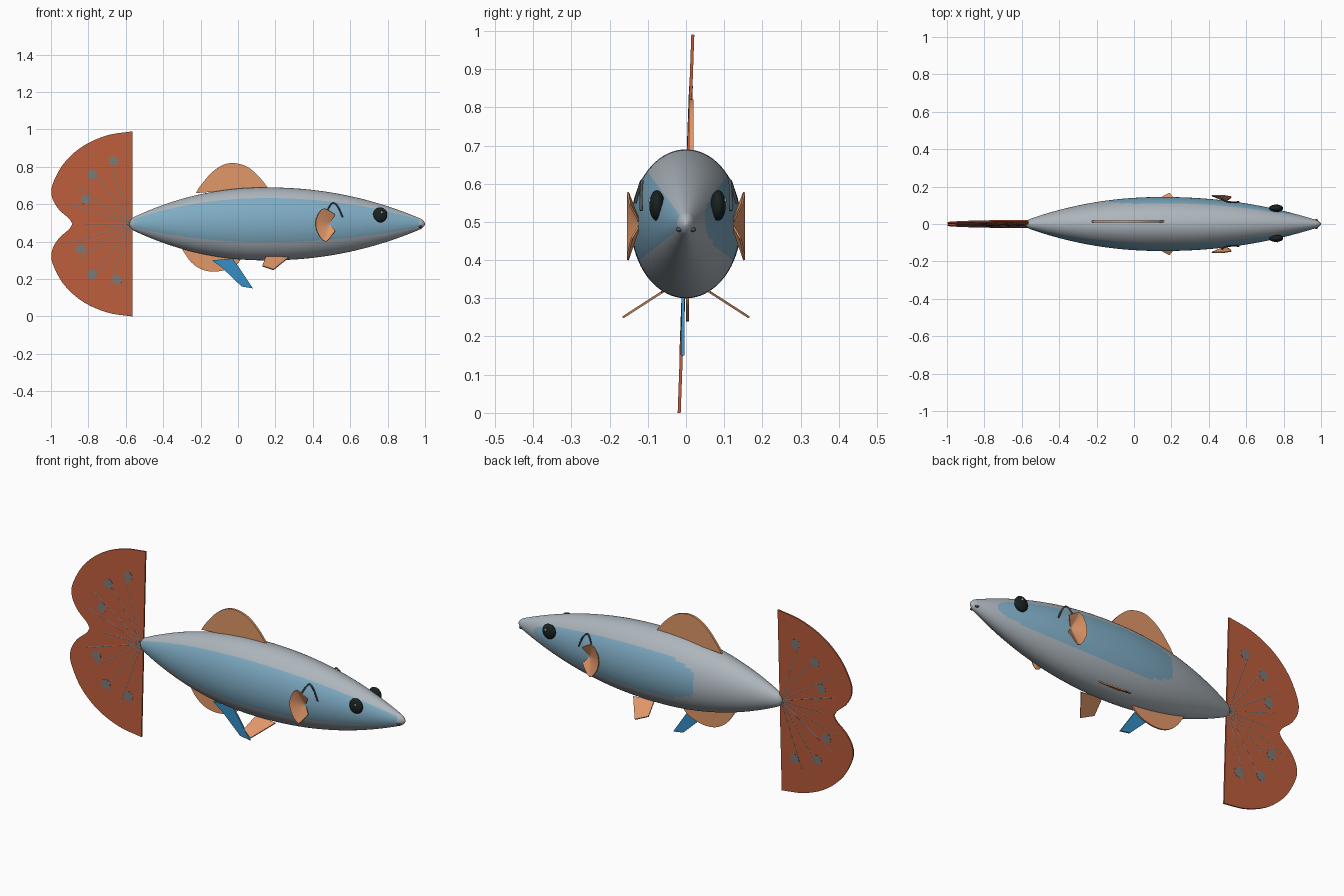
import bpy, bmesh, math
from mathutils import Vector

cube = bpy.data.objects.get("Cube")
if cube:
    bpy.data.objects.remove(cube, do_unlink=True)

CZ = 0.495  # height of the body axis


def material(name, r, g, b):
    m = bpy.data.materials.new(name)
    m.use_nodes = True
    m.diffuse_color = (r, g, b, 1)
    bsdf = next(n for n in m.node_tree.nodes if n.type == 'BSDF_PRINCIPLED')
    bsdf.inputs["Base Color"].default_value = (r, g, b, 1)
    return m


SILVER = material("silver grey", 0.42, 0.47, 0.51)
BLUE = material("pale blue", 0.21, 0.41, 0.55)
RUST = material("rust orange", 0.50, 0.11, 0.045)
PEACH = material("peach", 0.75, 0.31, 0.14)
BRIGHT = material("bright blue", 0.035, 0.27, 0.56)
BLACK = material("eye black", 0.010, 0.015, 0.015)
SPOT = material("spot grey", 0.20, 0.19, 0.18)
DARK = material("dark grey", 0.08, 0.09, 0.10)


def finish(name, bm, *mats, smooth=False):
    bmesh.ops.recalc_face_normals(bm, faces=bm.faces)
    mesh = bpy.data.meshes.new(name)
    bm.to_mesh(mesh)
    bm.free()
    for m in mats:
        mesh.materials.append(m)
    if smooth:
        mesh.shade_smooth()
    ob = bpy.data.objects.new(name, mesh)
    bpy.context.collection.objects.link(ob)
    return ob


def rounded(points, steps=6):
    """Smooth open line through the points."""
    p = [Vector(q) for q in points]
    p = [2 * p[0] - p[1]] + p + [2 * p[-1] - p[-2]]
    out = []
    for a, b, c, d in zip(p, p[1:], p[2:], p[3:]):
        for i in range(steps):
            t = i / steps
            out.append(b + (c - a) * t / 2 + (2 * a - 5 * b + 4 * c - d) * t**2 / 2
                       + (3 * b - a - 3 * c + d) * t**3 / 2)
    return out + [p[-2]]


def fin(name, outline, depth, mat, thickness=0.008, apex=None):
    """Thin plate from an x-z outline; depth gives y for each point."""
    bm = bmesh.new()
    verts = [bm.verts.new((x, depth(x, z), z)) for x, z in outline]
    if apex:
        hub = bm.verts.new((apex[0], depth(*apex), apex[1]))
        for a, b in zip(verts, verts[1:]):
            bm.faces.new((hub, a, b))
    else:
        bm.faces.new(verts)
    ob = finish(name, bm, mat)
    mod = ob.modifiers.new("Thickness", 'SOLIDIFY')
    mod.thickness = thickness
    mod.offset = 0
    return ob


def tube(name, points, radius, mat):
    cu = bpy.data.curves.new(name, 'CURVE')
    cu.dimensions = '3D'
    cu.bevel_depth = radius
    cu.bevel_resolution = 2
    cu.use_fill_caps = True
    sp = cu.splines.new('POLY')
    sp.points.add(len(points) - 1)
    for sp_pt, p in zip(sp.points, points):
        sp_pt.co = (*p, 1)
    cu.materials.append(mat)
    ob = bpy.data.objects.new(name, cu)
    bpy.context.collection.objects.link(ob)


def ball(name, center, size, mat):
    bm = bmesh.new()
    bmesh.ops.create_uvsphere(bm, u_segments=24, v_segments=16, radius=1)
    bmesh.ops.scale(bm, vec=size, verts=bm.verts)
    bmesh.ops.translate(bm, vec=center, verts=bm.verts)
    return finish(name, bm, mat, smooth=True)


# Body: spindle with blunt ends and blue side patches
TAIL, NOSE, SEGS, RINGS = -0.58, 1.0, 72, 120


def radius(x):
    t = (0.15 - x) / 0.78 if x < 0.15 else (x - 0.15) / 0.89
    gap = min(x - TAIL, NOSE - x, 0.025) / 0.025
    return 0.195 * (1 - t**2.1) * math.sqrt(max(0, 1 - (1 - gap)**2))


bm = bmesh.new()
rings = []
for i in range(1, RINGS):
    x = (TAIL + NOSE) / 2 - (NOSE - TAIL) / 2 * math.cos(math.pi * i / RINGS)
    r = radius(x)
    rings.append([bm.verts.new((x, 0.74 * r * math.cos(a), CZ + r * math.sin(a)))
                  for a in (math.tau * k / SEGS for k in range(SEGS))])
for ra, rb in zip(rings, rings[1:]):
    for k in range(SEGS):
        n = (k + 1) % SEGS
        bm.faces.new((ra[k], ra[n], rb[n], rb[k]))
for x, ring in ((TAIL, rings[0]), (NOSE, rings[-1])):
    tip = bm.verts.new((x, 0, CZ))
    for k in range(SEGS):
        bm.faces.new((tip, ring[k], ring[(k + 1) % SEGS]))
for f in bm.faces:
    c = f.calc_center_median()
    angle = math.degrees(math.atan2((c.z - CZ), abs(c.y) / 0.74))
    if c.y < 0:
        blue = -30 < angle < 45 and -0.56 < c.x < 0.97
    else:
        blue = ((c.x - 0.37) / 0.5)**4 + ((angle - 5) / 36)**4 < 1
    f.material_index = int(blue)
finish("body", bm, SILVER, BLUE, smooth=True)

# Tail fin: two lobes, slightly tilted
tilt = lambda x, z: 0.036 * (z - CZ)
lobe = rounded([(-0.563, 0.99), (-0.70, 0.968), (-0.83, 0.91), (-0.93, 0.82),
                (-0.99, 0.71), (-0.995, 0.64), (-0.96, 0.575), (-0.905, 0.525),
                (-0.885, CZ)])
lower = [Vector((p.x, 2 * CZ - p.y)) for p in reversed(lobe[:-1])]
fin("tail_fin", lobe + lower, tilt, RUST)

# Tail rays and spots
ray_ends = [(-0.69, 0.345), (-0.78, 0.29), (-0.87, 0.205), (-0.90, 0.105)]
ends = [(x, CZ + s * h) for x, h in ray_ends for s in (1, -1)] + [(-0.82, CZ)]
for i, (x, z) in enumerate(ends):
    tube(f"tail_ray_{i}", [(-0.57, 0, CZ), (x, tilt(x, z), z)], 0.005, SPOT)
spots = [(-0.665, 0.83), (-0.78, 0.76), (-0.815, 0.625),
         (-0.84, 0.36), (-0.78, 0.225), (-0.645, 0.195)]
for i, (sx, sz) in enumerate(spots):
    disc = [(sx + 0.026 * math.cos(a), sz + 0.026 * math.sin(a))
            for a in (math.tau * k / 16 for k in range(16))]
    fin(f"tail_spot_{i}", disc, tilt, SPOT, 0.0098)

# Dorsal and anal fins
fin("dorsal_fin", rounded([(-0.225, 0.66), (-0.20, 0.70), (-0.14, 0.77), (-0.08, 0.81),
                           (-0.02, 0.82), (0.05, 0.80), (0.11, 0.75), (0.16, 0.688)]),
    lambda x, z: 0.014, PEACH, 0.012)
fin("anal_fin", rounded([(-0.30, 0.36), (-0.25, 0.29), (-0.19, 0.25), (-0.12, 0.24),
                         (-0.05, 0.255), (0.0, 0.285), (0.02, 0.32)]),
    lambda x, z: 0.004, PEACH)
fin("blue_belly_fin", [(-0.14, 0.30), (-0.09, 0.265), (0.02, 0.16), (0.08, 0.15),
                       (0.0, 0.27), (-0.03, 0.31)], lambda x, z: -0.008, BRIGHT)

# Paired parts on both flanks
for side, s in (("near", -1), ("far", 1)):
    fin(f"{side}_pelvic_fin", [(0.15, 0.322), (0.27, 0.315), (0.19, 0.25), (0.13, 0.27)],
        lambda x, z: s * (0.06 + 1.55 * (0.318 - z)), PEACH, 0.006)
    hub = (0.49, 0.495)
    fin(f"{side}_pectoral_fin",
        rounded([(0.52, 0.545), (0.46, 0.578), (0.425, 0.54), (0.415, 0.49),
                 (0.43, 0.44), (0.47, 0.40), (0.52, 0.458)], 3),
        lambda x, z: s * (0.12 + 0.032 * min(1, math.dist((x, z), hub) / 0.07)),
        PEACH, 0.005, hub)
    gill = rounded([(0.47, 0.133, 0.55), (0.49, 0.122, 0.59), (0.51, 0.115, 0.608),
                    (0.535, 0.117, 0.585), (0.56, 0.118, 0.53)])
    tube(f"{side}_gill_arc", [(p.x, s * p.y, p.z) for p in gill], 0.004, DARK)
    ball(f"{side}_eye", (0.76, s * 0.08 + 0.004, 0.543), (0.038, 0.02, 0.04), BLACK)
    ball(f"{side}_eye_glint", (0.768, s * 0.098 + 0.004, 0.556), (0.006, 0.004, 0.006), SILVER)
    ball(f"{side}_nostril", (0.975, s * 0.018, 0.48), (0.01, 0.008, 0.006), DARK)
